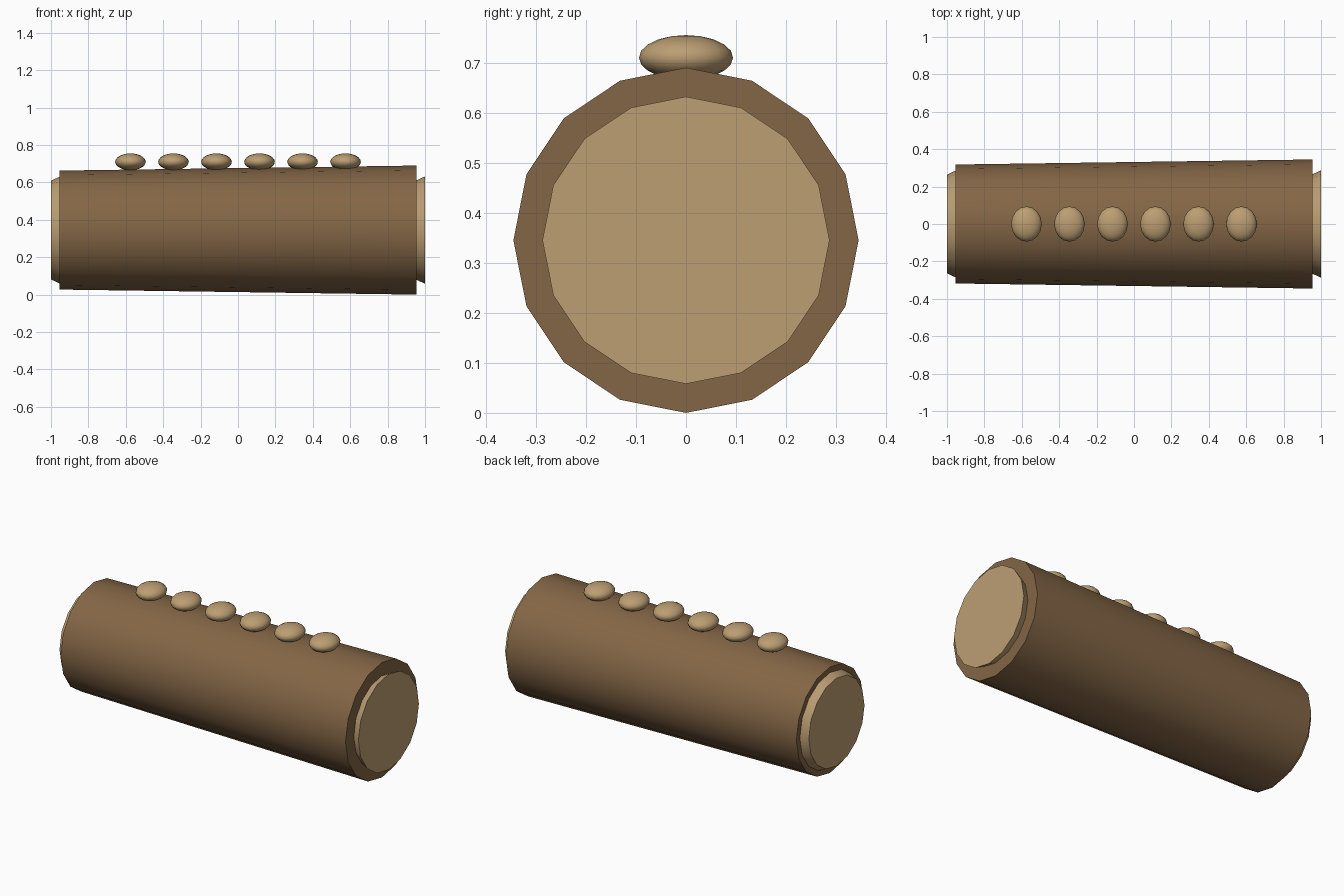
import bpy
import math

cube = bpy.data.objects.get("Cube")
if cube:
    bpy.data.objects.remove(cube, do_unlink=True)


def make_material(name, rgb):
    mat = bpy.data.materials.new(name)
    mat.use_nodes = True
    color = (*rgb, 1.0)
    mat.diffuse_color = color
    mat.node_tree.nodes["Principled BSDF"].inputs["Base Color"].default_value = color
    return mat


bark = make_material("bark brown", (0.231, 0.133, 0.061))
wood = make_material("pale wood", (0.503, 0.342, 0.171))

AXIS_Z = 0.345  # height of the log's centre line


def finish(name, mat):
    obj = bpy.context.object
    obj.name = name
    obj.data.materials.append(mat)
    bpy.ops.object.transform_apply(location=False, rotation=True, scale=True)
    bpy.ops.object.shade_smooth_by_angle(angle=math.radians(40))
    return obj


def tapered_log(name, mat, x0, x1, r0, r1):
    """Sixteen-sided tapered cylinder lying along x."""
    bpy.ops.mesh.primitive_cone_add(
        vertices=16, radius1=r0, radius2=r1, depth=x1 - x0,
        location=((x0 + x1) / 2, 0, AXIS_Z), rotation=(0, math.pi / 2, 0))
    return finish(name, mat)


# Log body, slightly thicker at its left end
tapered_log("log_body", bark, -0.955, 0.955, 0.318, 0.345)

# Cut wood discs at both ends
tapered_log("right_end_disc", wood, -1.0, -0.95, 0.264, 0.287)
tapered_log("left_end_disc", wood, 0.95, 1.0, 0.264, 0.287)

# Row of flattened knobs along the top
for i in range(6):
    bpy.ops.mesh.primitive_uv_sphere_add(
        segments=16, ring_count=10, radius=1,
        location=((i - 2.5) * 0.23, 0, 0.71))
    bpy.context.object.scale = (0.082, 0.094, 0.045)
    finish(f"top_knob_{i + 1}", wood)
